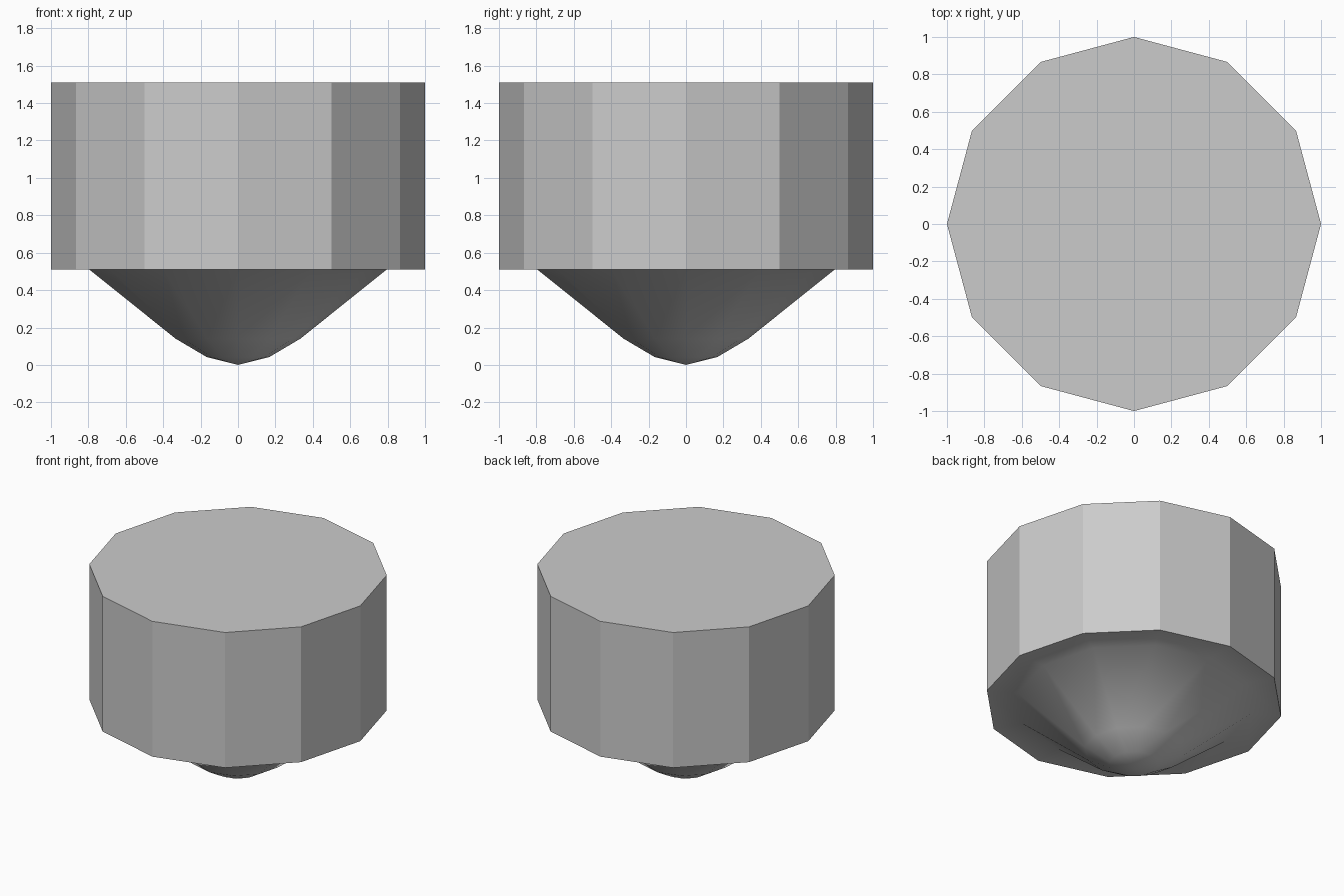
import bpy, bmesh, math

if "Cube" in bpy.data.objects:
    bpy.data.objects.remove(bpy.data.objects["Cube"])

SIDES = 12
# Profile (radius, height) from the rounded tip up to the flat lid
PROFILE = [(0.167, 0.042), (0.333, 0.14), (0.795, 0.51), (1.0, 0.51), (1.0, 1.51)]

bm = bmesh.new()


def ring(radius, z):
    return [bm.verts.new((radius * math.cos(math.tau * i / SIDES),
                          radius * math.sin(math.tau * i / SIDES), z))
            for i in range(SIDES)]


rings = [ring(r, z) for r, z in PROFILE]
tip = bm.verts.new((0, 0, 0))

# Underside (smooth) and straight wall (flat facets)
for i in range(SIDES):
    j = (i + 1) % SIDES
    bm.faces.new((tip, rings[0][j], rings[0][i])).smooth = True
    for k in range(len(rings) - 1):
        face = bm.faces.new((rings[k][i], rings[k][j], rings[k + 1][j], rings[k + 1][i]))
        face.smooth = k < 3

# Flat top
bm.faces.new(rings[-1])
bmesh.ops.recalc_face_normals(bm, faces=bm.faces)

# Keep the rim, wall and lid edges crisp
for edge in bm.edges:
    if any(not f.smooth for f in edge.link_faces):
        edge.smooth = False

mesh = bpy.data.meshes.new("domed_drum")
bm.to_mesh(mesh)
bm.free()
drum = bpy.data.objects.new("domed_drum", mesh)
bpy.context.collection.objects.link(drum)
